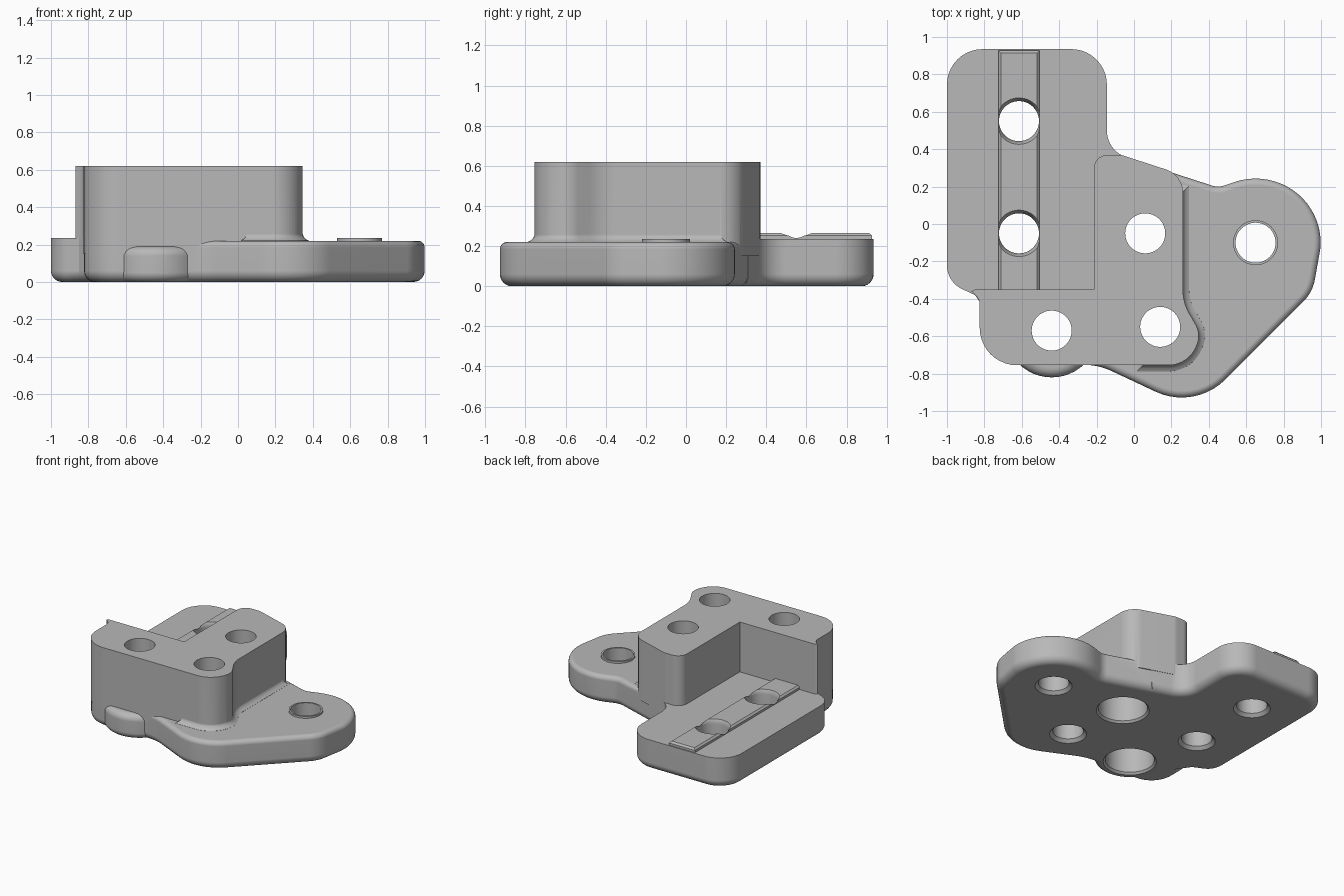
import bpy, bmesh
from math import sin, cos, tan, pi, radians
from mathutils import Vector

cube = bpy.data.objects.get("Cube")
if cube:
    bpy.data.objects.remove(cube, do_unlink=True)

grey = bpy.data.materials.new("plain grey")
grey.use_nodes = True
colour = (0.48, 0.48, 0.48, 1)
grey.diffuse_color = colour
grey.node_tree.nodes["Principled BSDF"].inputs["Base Color"].default_value = colour


def rounded(corners, steps=10):
    """Closed counter-clockwise outline from corners (x, y, radius)."""
    pts, n = [], len(corners)
    for i, (x, y, r) in enumerate(corners):
        p = Vector((x, y))
        if r == 0:
            pts.append(p)
            continue
        a = (Vector(corners[i - 1][:2]) - p).normalized()
        b = (Vector(corners[(i + 1) % n][:2]) - p).normalized()
        half = a.angle(b) / 2
        centre = p + (a + b).normalized() * (r / sin(half))
        start = p + a * (r / tan(half)) - centre
        end = p + b * (r / tan(half)) - centre
        sweep = start.angle_signed(end)
        for k in range(steps + 1):
            t = -sweep * k / steps
            pts.append(centre + Vector((start.x * cos(t) - start.y * sin(t),
                                        start.x * sin(t) + start.y * cos(t))))
    area = sum(pts[i - 1].x * p.y - p.x * pts[i - 1].y for i, p in enumerate(pts))
    return pts if area > 0 else pts[::-1]


def circle(x, y, r, n=48):
    return [Vector((x + r * cos(2 * pi * k / n), y + r * sin(2 * pi * k / n)))
            for k in range(n)]


def inset(pts, d):
    """Move an outline inward by d with mitred corners."""
    out = []
    for i, p in enumerate(pts):
        e = (p - pts[i - 1]).normalized()
        f = (pts[(i + 1) % len(pts)] - p).normalized()
        m = Vector((-e.y - f.y, e.x + f.x))
        out.append(p + m * (2 * d / max(m.length_squared, 0.8)))
    return out


def stack(name, outline, levels):
    """Solid lofted through levels of (inset, z)."""
    bm = bmesh.new()
    rings = [[bm.verts.new((p.x, p.y, z)) for p in inset(outline, d)]
             for d, z in levels]
    n = len(outline)
    for low, high in zip(rings, rings[1:]):
        for i in range(n):
            j = (i + 1) % n
            bm.faces.new((low[i], low[j], high[j], high[i]))
    bm.faces.new(rings[0][::-1])
    bm.faces.new(rings[-1])
    mesh = bpy.data.meshes.new(name)
    bm.to_mesh(mesh)
    bm.free()
    mesh.materials.append(grey)
    ob = bpy.data.objects.new(name, mesh)
    bpy.context.collection.objects.link(ob)
    return ob


def rounding(low_r, top, top_r=0):
    """Levels with a rounded bottom edge and an optional rounded top edge."""
    quarter = [radians(15 * k) for k in range(7)]
    levels = [(low_r * (1 - sin(a)), low_r * (1 - cos(a))) for a in quarter]
    if top_r:
        levels += [(top_r * (1 - cos(a)), top - top_r * (1 - sin(a))) for a in quarter]
    else:
        levels.append((0, top))
    return levels


# Rear arm of the base
arm = rounded([(-1, 0.935, 0.19), (-1, -0.31, 0.14), (-0.85, -0.38, 0),
               (-0.7, -0.6, 0), (0.1, -0.6, 0), (0.1, 0.312, 0),
               (-0.145, 0.39, 0.15), (-0.145, 0.935, 0.19)])
bracket = stack("bracket", arm, rounding(0.06, 0.235))

# Side flange with a round lobe
lobe = [(0.65 + 0.348 * cos(radians(a)), -0.1 + 0.343 * sin(radians(a)), 0)
        for a in range(-5, 114, 6)]
flange = rounded([(-0.823, -0.43, 0), (-0.823, -0.753, 0.2), (-0.19, -0.753, 0.35),
                  (0.325, -0.995, 0.33), (0.955, -0.365, 0.22)] + lobe +
                 [(0.45, 0.195, 0.1), (0, 0.34, 0), (-0.1, 0.34, 0), (-0.1, -0.43, 0)])

# Tall block
block = rounded([(-0.215, -0.35, 0), (-0.215, 0.37, 0.075), (-0.07, 0.37, 0.1),
                 (0.262, 0.262, 0.13), (0.262, -0.42, 0.25), (0.36, -0.59, 0.12),
                 (0.29, -0.755, 0.16), (-0.825, -0.755, 0.2), (-0.825, -0.4, 0.07),
                 (-0.87, -0.36, 0), (-0.85, -0.35, 0)])

# Small blend where the block meets the flange
skirt = rounded([(0, 0.17, 0), (0.26, 0.17, 0), (0.26, -0.42, 0.25), (0.358, -0.59, 0.12),
                 (0.288, -0.753, 0.16), (0.05, -0.753, 0), (0.05, -0.5, 0)])
blend = [(-0.04, 0.19), (-0.035, 0.221), (-0.018, 0.23), (-0.006, 0.244), (0, 0.265)]

# Raised rib on the arm
rib = rounded([(-0.725, -0.4, 0), (-0.505, -0.4, 0), (-0.505, 0.927, 0), (-0.725, 0.927, 0)])

additions = [
    stack("flange", flange, rounding(0.06, 0.22, 0.035)),
    stack("screw_bump", circle(-0.44, -0.57, 0.25), rounding(0.05, 0.19, 0.05)),
    stack("block", block, [(0, 0.15), (0, 0.62)]),
    stack("blend", skirt, blend),
    stack("rib", rib, [(0, 0.18), (0, 0.252), (0.013, 0.265)]),
    stack("boss", circle(0.65, -0.1, 0.12), [(0, 0.12), (0, 0.235)]),
]

# Holes: plain ones are countersunk below, two have deep screw pockets
bore = 0.107
plain = [(-0.024, -0.001), (0, 0.023)]
pocket = [(-0.08, -0.001), (-0.065, 0.015), (-0.065, 0.22), (0, 0.2201)]
holes = [(-0.615, 0.55, plain + [(0, 0.235), (-0.02, 0.27)]),
         (-0.615, -0.05, plain + [(0, 0.235), (-0.02, 0.27)]),
         (0.06, -0.05, pocket + [(0, 0.7)]),
         (-0.44, -0.57, pocket + [(0, 0.7)]),
         (0.14, -0.55, plain + [(0, 0.7)]),
         (0.65, -0.1, plain + [(0, 0.7)])]
cutters = [stack("hole_cutter", circle(x, y, bore), lv) for x, y, lv in holes]

bpy.ops.object.select_all(action='DESELECT')
bpy.context.view_layer.objects.active = bracket
bracket.select_set(True)
for group, operation in ((additions, 'UNION'), (cutters, 'DIFFERENCE')):
    for part in group:
        part.hide_render = True
        mod = bracket.modifiers.new("join", 'BOOLEAN')
        mod.operation = operation
        mod.solver = 'EXACT'
        mod.object = part
        bpy.ops.object.modifier_apply(modifier=mod.name)
        bpy.data.objects.remove(part, do_unlink=True)

bpy.ops.object.shade_smooth_by_angle(angle=radians(30))
weighted = bracket.modifiers.new("even_shading", 'WEIGHTED_NORMAL')
weighted.keep_sharp = True
